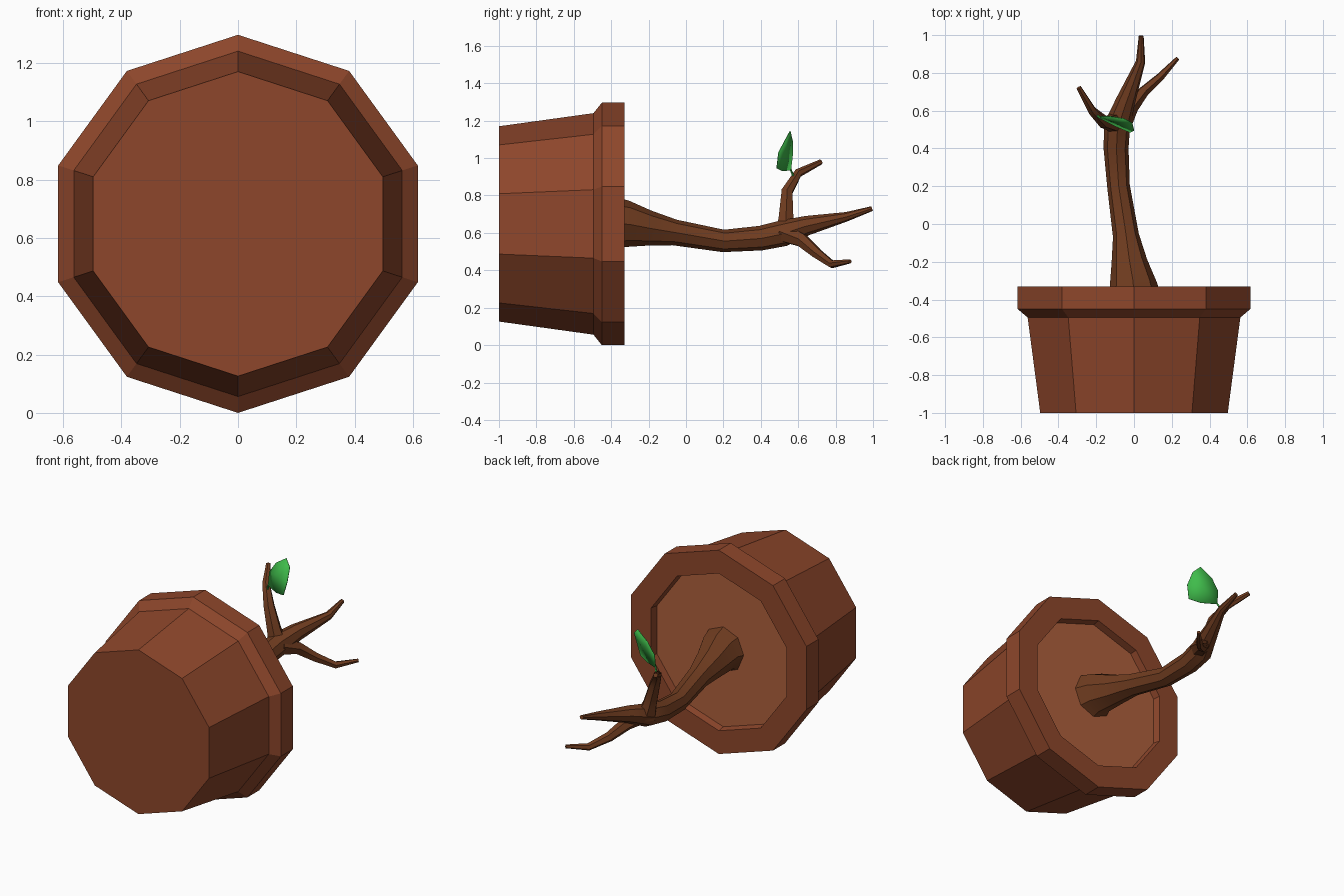
import bpy, bmesh, math
from mathutils import Vector

if "Cube" in bpy.data.objects:
    bpy.data.objects.remove(bpy.data.objects["Cube"])

CZ = 0.648  # height of the pot's axis


def material(name, rgb):
    m = bpy.data.materials.new(name)
    m.diffuse_color = (*rgb, 1)
    m.use_nodes = True
    m.node_tree.nodes["Principled BSDF"].inputs["Base Color"].default_value = m.diffuse_color
    return m


CLAY = material("clay", (0.27, 0.062, 0.024))
SOIL = material("soil", (0.42, 0.115, 0.045))
BARK = material("bark", (0.16, 0.045, 0.014))
GREEN = material("leaf_green", (0.05, 0.5, 0.07))


def finish(name, bm, mat, smooth=False):
    bmesh.ops.recalc_face_normals(bm, faces=bm.faces)
    me = bpy.data.meshes.new(name)
    bm.to_mesh(me)
    bm.free()
    me.materials.append(mat)
    ob = bpy.data.objects.new(name, me)
    bpy.context.collection.objects.link(ob)
    if smooth:
        bpy.ops.object.select_all(action='DESELECT')
        ob.select_set(True)
        bpy.context.view_layer.objects.active = ob
        bpy.ops.object.shade_smooth_by_angle(angle=math.radians(40))
    return ob


def skin(bm, rings, cap_start=True, cap_end=True):
    n = len(rings[0])
    vr = [[bm.verts.new(p) for p in r] for r in rings]
    for a, b in zip(vr, vr[1:]):
        for i in range(n):
            j = (i + 1) % n
            bm.faces.new((a[i], a[j], b[j], b[i]))
    if cap_start:
        bm.faces.new(vr[0])
    if cap_end:
        bm.faces.new(vr[-1])


def decagon(r, y):
    return [(r * math.sin(i * math.tau / 10), y, CZ + r * math.cos(i * math.tau / 10))
            for i in range(10)]


def limb(name, path, sides, mat):
    # tapered tube through (x, y, z, radius) stations
    pts = [Vector(p[:3]) for p in path]
    rings = []
    side = None
    for i, p in enumerate(pts):
        t = (pts[min(i + 1, len(pts) - 1)] - pts[max(i - 1, 0)]).normalized()
        if i == 0 and name == "trunk":
            t = Vector((0, 1, 0))
        if side is None:
            side = Vector((1, 0, 0))
        side = (side - t * side.dot(t)).normalized()
        up = t.cross(side)
        r = path[i][3]
        rings.append([p + r * (side * math.cos(k * math.tau / sides)
                               + up * math.sin(k * math.tau / sides)) for k in range(sides)])
    bm = bmesh.new()
    skin(bm, rings)
    return finish(name, bm, mat, True)


# Pot lying on its side, open end towards +y
bm = bmesh.new()
skin(bm, [decagon(r, y) for r, y in [
    (0.522, -1), (0.592, -0.495), (0.648, -0.45), (0.648, -0.33),
    (0.5, -0.33), (0.49, -0.385)]], cap_end=False)
finish("pot", bm, CLAY)

# Soil disc inside the rim
bm = bmesh.new()
bm.faces.new([bm.verts.new(p) for p in decagon(0.492, -0.375)])
ob = finish("soil", bm, SOIL)
if ob.data.polygons[0].normal.y < 0:
    ob.data.flip_normals()

# Trunk and its branches
limb("trunk", [
    (0, -0.38, 0.648, 0.145), (-0.005, -0.32, 0.648, 0.125), (-0.025, -0.2, 0.625, 0.095),
    (-0.043, -0.06, 0.602, 0.069), (-0.082, 0.2, 0.557, 0.06), (-0.095, 0.4, 0.572, 0.066),
    (-0.09, 0.52, 0.598, 0.07), (-0.045, 0.65, 0.64, 0.052),
    (0.035, 0.86, 0.687, 0.025), (0.038, 0.995, 0.73, 0.013)], 8, BARK)
limb("upper_branch", [
    (-0.095, 0.535, 0.6, 0.062), (-0.12, 0.535, 0.68, 0.045), (-0.16, 0.54, 0.82, 0.034),
    (-0.222, 0.6, 0.92, 0.024), (-0.292, 0.722, 0.98, 0.014)], 6, BARK)
limb("lower_branch", [
    (-0.07, 0.52, 0.6, 0.055), (-0.015, 0.62, 0.56, 0.04), (0.05, 0.7, 0.49, 0.03),
    (0.14, 0.78, 0.432, 0.022), (0.232, 0.878, 0.448, 0.011)], 6, BARK)

# Leaf blade, a flat fan
outline = [(-0.18, 0.56, 0.935), (-0.09, 0.515, 0.93), (-0.02, 0.485, 0.945),
           (0, 0.495, 1.03), (-0.01, 0.535, 1.105), (-0.05, 0.557, 1.145),
           (-0.13, 0.57, 1.09), (-0.178, 0.57, 1.02)]
bm = bmesh.new()
vs = [bm.verts.new(p) for p in outline]
mid = bm.verts.new((-0.085, 0.533, 1.03))
for i in range(len(vs)):
    bm.faces.new((vs[i], vs[(i + 1) % len(vs)], mid))
leaf = finish("leaf", bm, GREEN, True)
solid = leaf.modifiers.new("thickness", 'SOLIDIFY')
solid.thickness = 0.004
solid.offset = 0

# Leaf stalk
limb("leaf_stalk", [(-0.2, 0.58, 0.89, 0.007), (-0.175, 0.557, 0.945, 0.005)], 5, GREEN)
